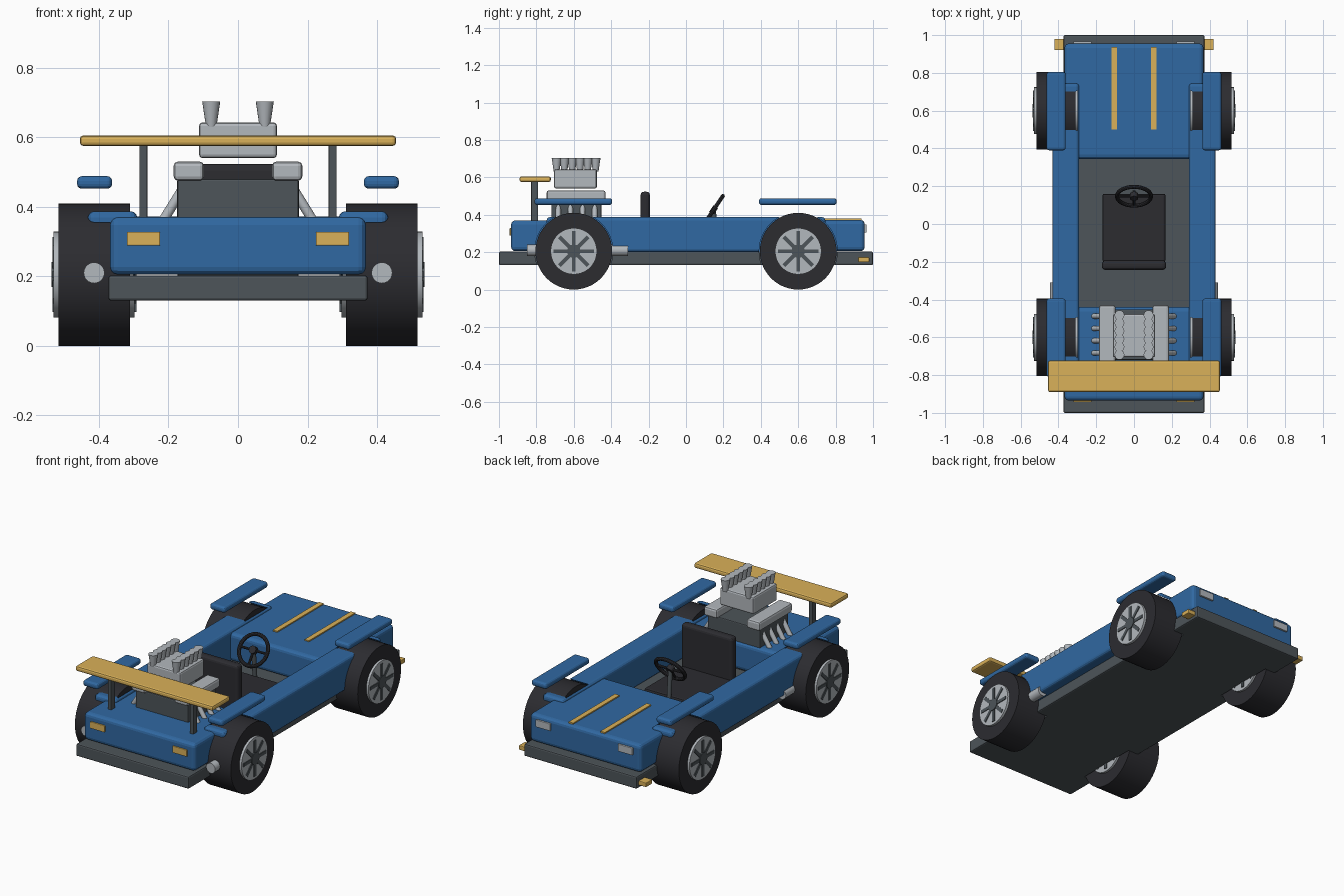
import bpy, math
from mathutils import Vector, Matrix

if "Cube" in bpy.data.objects:
    bpy.data.objects.remove(bpy.data.objects["Cube"])


def mat(name, rgb):
    m = bpy.data.materials.new(name)
    m.diffuse_color = (*rgb, 1)
    m.use_nodes = True
    m.node_tree.nodes["Principled BSDF"].inputs["Base Color"].default_value = m.diffuse_color
    return m


BLUE = mat("blue paint", (0.03, 0.14, 0.36))
GOLD = mat("gold paint", (0.70, 0.44, 0.10))
DARK = mat("dark grey", (0.075, 0.09, 0.10))
BLACK = mat("rubber black", (0.025, 0.025, 0.03))
SILVER = mat("silver", (0.45, 0.48, 0.51))


def finish(ob, name, m, smooth=True):
    ob.name = name
    ob.data.materials.append(m)
    if smooth:
        bpy.ops.object.shade_smooth_by_angle(angle=math.radians(35))
    return ob


def box(name, x, y, z, m, bevel=0.0, segs=2):
    """Box from (min, max) ranges, with optional rounded edges."""
    r = (x, y, z)
    bpy.ops.mesh.primitive_cube_add(size=1, location=[(a + b) / 2 for a, b in r])
    ob = bpy.context.object
    ob.scale = [b - a for a, b in r]
    bpy.ops.object.transform_apply(location=False, rotation=False, scale=True)
    finish(ob, name, m, False)
    if bevel:
        mod = ob.modifiers.new("bevel", 'BEVEL')
        mod.width, mod.segments = bevel, segs
    return ob


def rod(name, a, b, r1, m, r2=None, sides=24):
    """Cylinder or cone from point a to point b."""
    a, b = Vector(a), Vector(b)
    bpy.ops.mesh.primitive_cone_add(vertices=sides, radius1=r1, radius2=r1 if r2 is None else r2,
                                    depth=(b - a).length, location=(a + b) / 2)
    ob = bpy.context.object
    ob.rotation_euler = (b - a).to_track_quat('Z', 'Y').to_euler()
    return finish(ob, name, m)


def sides(name, x, y, z, m, bevel=0.0, segs=2):
    """The same box on the right and left of the car."""
    return [box(f"{side}_{name}", sorted((s * x[0], s * x[1])), y, z, m, bevel, segs)
            for s, side in ((1, "right"), (-1, "left"))]


# Chassis and body
chassis = box("chassis_plate", (-.373, .373), (-1, 1), (.13, .203), DARK, .008)
nose = box("nose_deck", (-.368, .368), (.345, .955), (.205, .372), BLUE, .022, 3)
tail = box("tail_deck", (-.368, .368), (-.935, -.44), (.205, .370), BLUE, .022, 3)
sills = sides("side_sill", (.29, .432), (-.745, .745), (.2, .387), BLUE, .018, 3)

# Wheel wells cut from the body
for s in (-1, 1):
    for y in (-.6, .6):
        cut = rod("wheel_well_cutter", (s * .3, y, .205), (s * .6, y, .205), .209, BLUE, sides=48)
        cut.hide_render = True
        cut.hide_viewport = True
        cut.display_type = 'WIRE'
        for ob in [chassis, tail if y < 0 else nose, sills[0] if s > 0 else sills[1]]:
            mod = ob.modifiers.new("wheel well", 'BOOLEAN')
            mod.operation, mod.object, mod.solver = 'DIFFERENCE', cut, 'EXACT'

# Wheels: tyre, rim, hub and spokes
for s in (-1, 1):
    for y in (-.6, .6):
        tag = ("right" if s > 0 else "left") + ("_rear" if y < 0 else "_front")
        rod(tag + "_tyre", (s * .31, y, .205), (s * .516, y, .205), .205, BLACK, sides=48)
        rod(tag + "_rim", (s * .297, y, .205), (s * .53, y, .205), .124, SILVER, sides=40)
        rod(tag + "_hub", (s * .292, y, .205), (s * .537, y, .205), .036, DARK)
        for k in range(4):
            sp = box(tag + "_spoke", (-.121, .121), (-.108, .108), (-.01, .01), DARK)
            sp.location = (s * .413, y, .205)
            sp.rotation_euler.x = k * math.pi / 4
    # Exhaust tail pipes
    rod("exhaust_pipe", (s * .414, -.85, .21), (s * .414, -.31, .21), .03, SILVER)

# Floating mudguards
for y in ((-.81, -.395), (.39, .805)):
    sides("mudguard", (.362, .463), y, (.452, .488), BLUE, .014, 3)

# Seat
box("seat_cushion", (-.167, .167), (-.2, .16), (.2, .27), BLACK, .01)
box("seat_back", (-.17, .17), (-.243, -.193), (.2, .523), BLACK, .018, 3)

# Steering wheel and column
c = Vector((0, .147, .425))
tilt = math.atan2(.83, .55)
bpy.ops.mesh.primitive_torus_add(major_radius=.09, minor_radius=.011, major_segments=32,
                                 minor_segments=10, location=c, rotation=(tilt, 0, 0))
finish(bpy.context.object, "steering_wheel", BLACK)
rod("steering_column", (0, .165, .2), c, .013, DARK, sides=16)
rod("steering_boss", c + Vector((0, .012, -.008)), c + Vector((0, -.012, .008)), .022, BLACK)
turn = Matrix.Rotation(tilt, 3, 'X')
for a in (0, 180, 270):
    d = turn @ Vector((math.cos(math.radians(a)), math.sin(math.radians(a)), 0))
    rod("steering_spoke", c, c + d * .09, .007, BLACK, sides=10)

# Engine
box("engine_block", (-.175, .175), (-.72, -.452), (.2, .48), DARK, .006)
sides("valve_cover", (.098, .185), (-.745, -.43), (.475, .53), SILVER, .012)
box("blower", (-.112, .112), (-.705, -.477), (.54, .643), SILVER, .01)
for s in (-1, 1):
    for i in range(6):
        y = -.692 + i * .0418
        rod("intake_trumpet", (s * .077, y, .63), (s * .077, y, .703), .015, SILVER, .026, 16)
    for i in range(4):
        y = -.683 + i * .065
        rod("exhaust_header", (s * .16, y, .45), (s * .225, y, .345), .014, SILVER, sides=16)

# Rear wing
box("rear_wing", (-.455, .455), (-.89, -.723), (.575, .605), GOLD, .01)
sides("wing_strut", (.26, .284), (-.828, -.79), (.36, .58), DARK, .004)

# Lights and stripes
sides("tail_light", (.224, .32), (-.943, -.925), (.288, .328), GOLD, .003)
sides("headlight", (.224, .32), (.945, .966), (.305, .348), SILVER, .003)
sides("indicator", (.36, .422), (.92, .98), (.147, .173), GOLD, .004)
sides("hood_stripe", (.09, .12), (.5, .938), (.365, .379), GOLD)
